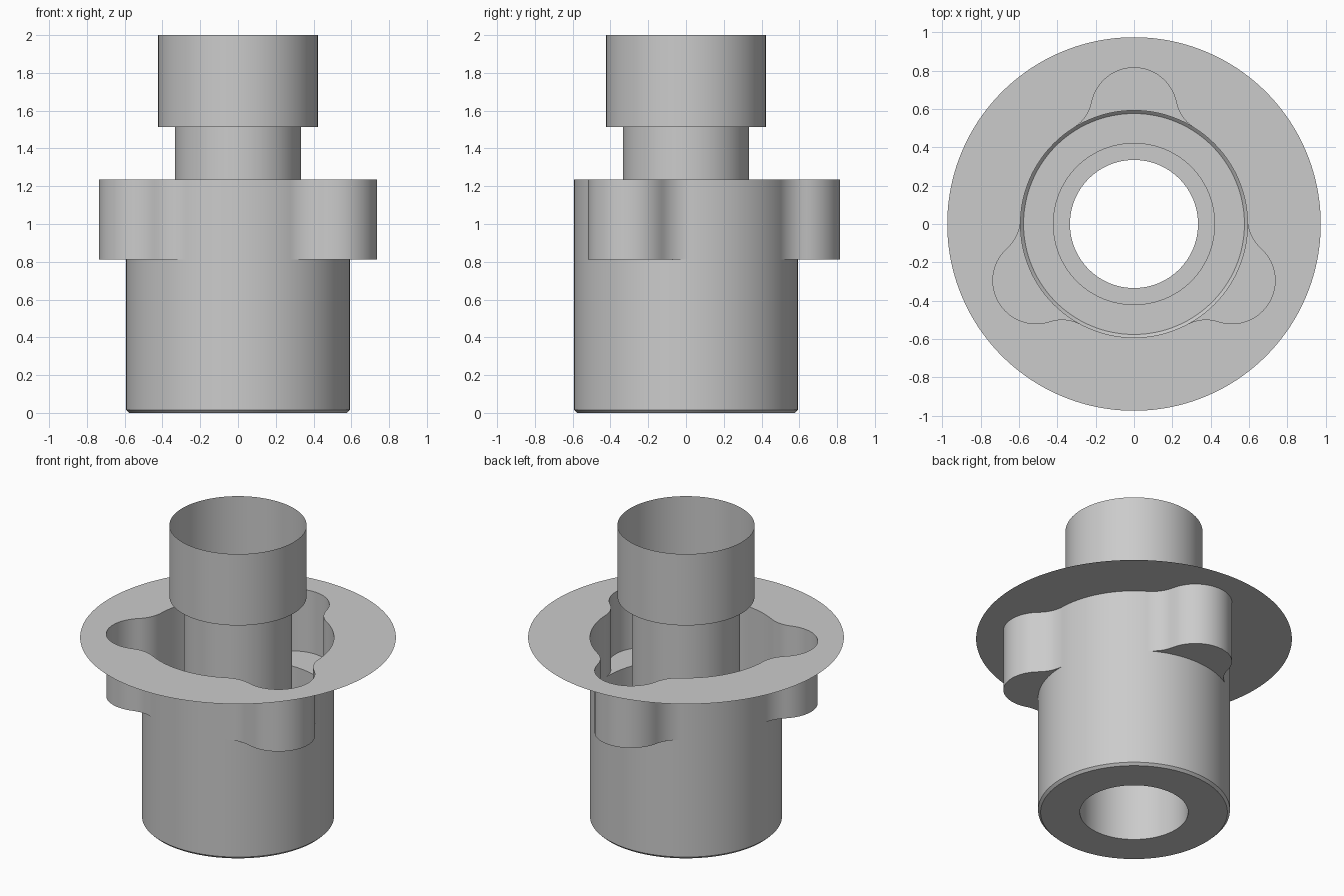
import bpy, bmesh
from math import sin, cos, acos, atan2, sqrt, radians, pi

old = bpy.data.objects.get("Cube")
if old:
    bpy.data.objects.remove(old, do_unlink=True)

STEPS = 360
BODY_R, TUBE_R, HEAD_R, FLANGE_R = 0.592, 0.334, 0.423, 0.974
POCKET_Z, FLANGE_Z, HEAD_Z, TOP_Z = 0.813, 1.236, 1.514, 2.0
CHAMFER = 0.016

# Lobe: round cap of radius CAP at distance LOBE_D, blended into the body by a fillet
LOBE_D, CAP, SPREAD = 0.59, 0.225, radians(32)
k = cos(SPREAD)
FILLET = (BODY_R**2 + LOBE_D**2 - 2 * LOBE_D * BODY_R * k - CAP**2) / (
    2 * (CAP - BODY_R + LOBE_D * k))
FILLET_D = BODY_R + FILLET
fx, fy = FILLET_D * sin(SPREAD), FILLET_D * cos(SPREAD)
share = CAP / (CAP + FILLET)
CAP_ANGLE = atan2(fx * share, LOBE_D + (fy - LOBE_D) * share)

metal = bpy.data.materials.new("light grey")
metal.use_nodes = True
grey = (0.6, 0.6, 0.6, 1)
metal.diffuse_color = grey
metal.node_tree.nodes["Principled BSDF"].inputs["Base Color"].default_value = grey


def outline(angle):
    """Radius of the three-lobed outline at an angle."""
    t = abs((angle - pi / 2 + pi / 3) % (2 * pi / 3) - pi / 3)
    if t < CAP_ANGLE:
        return LOBE_D * cos(t) + sqrt(CAP**2 - (LOBE_D * sin(t))**2)
    if t < SPREAD:
        s = SPREAD - t
        return FILLET_D * cos(s) - sqrt(max(0, FILLET**2 - (FILLET_D * sin(s))**2))
    return BODY_R


def sheet(name, profile):
    """Sweep (radius, height) pairs around z; a radius may be a function of angle."""
    bm = bmesh.new()
    rings = []
    for radius, z in profile:
        ring = []
        for i in range(STEPS):
            a = 2 * pi * i / STEPS
            r = radius(a) if callable(radius) else radius
            ring.append(bm.verts.new((r * cos(a), r * sin(a), z)))
        rings.append(ring)
    for low, high in zip(rings, rings[1:]):
        for i in range(STEPS):
            j = (i + 1) % STEPS
            face = bm.faces.new((low[i], low[j], high[j], high[i]))
            # Skip the empty slivers between lobes
            if face.calc_area() < 1e-7:
                bm.faces.remove(face)
    bmesh.ops.delete(bm, geom=[v for v in bm.verts if not v.link_faces], context="VERTS")
    bmesh.ops.remove_doubles(bm, verts=bm.verts, dist=1e-5)
    mesh = bpy.data.meshes.new(name)
    bm.to_mesh(mesh)
    bm.free()
    mesh.materials.append(metal)
    obj = bpy.data.objects.new(name, mesh)
    bpy.context.collection.objects.link(obj)
    bpy.ops.object.select_all(action="DESELECT")
    obj.select_set(True)
    bpy.context.view_layer.objects.active = obj
    bpy.ops.object.shade_smooth_by_angle(angle=radians(30))
    return obj


# Outer sleeve with its chamfered base ring
sheet("body_sleeve", [(TUBE_R, 0), (BODY_R - CHAMFER, 0), (BODY_R, CHAMFER), (BODY_R, POCKET_Z)])
# Three-lobed pocket: ledges and wall
sheet("lobed_pocket", [(BODY_R, POCKET_Z), (outline, POCKET_Z), (outline, FLANGE_Z)])
# Thin round flange around the pocket opening
sheet("flange", [(FLANGE_R, FLANGE_Z), (outline, FLANGE_Z)])
# Open inner tube with its wider head
sheet("inner_tube", [(TUBE_R, 0), (TUBE_R, HEAD_Z), (HEAD_R, HEAD_Z), (HEAD_R, TOP_Z)])
